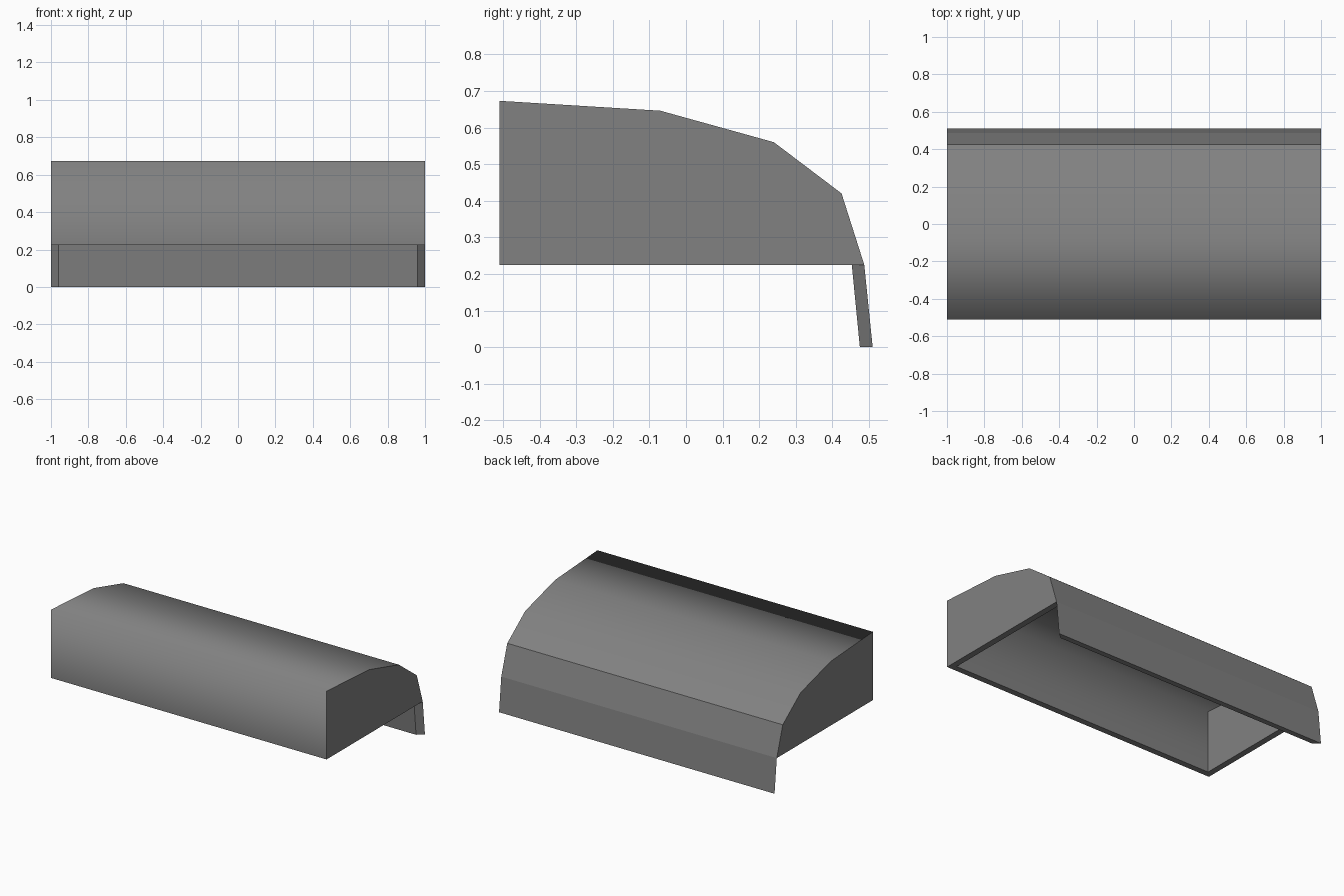
import bpy
import bmesh
import math

cube = bpy.data.objects.get("Cube")
if cube:
    bpy.data.objects.remove(cube, do_unlink=True)

# Single grey paint
grey = bpy.data.materials.new("mid_grey")
grey.use_nodes = True
colour = (0.22, 0.22, 0.22, 1)
grey.diffuse_color = colour
grey.node_tree.nodes["Principled BSDF"].inputs["Base Color"].default_value = colour

# Side profiles (y, z): front lip, over the top, down to the flap tip
OUTER = [(-.51, .225), (-.51, .673), (-.07, .646), (.24, .56),
         (.425, .42), (.487, .225), (.51, 0)]
INNER = [(-.47, .225), (-.47, .632), (-.08, .606), (.22, .524),
         (.392, .398), (.453, .225), (.475, 0)]
LIP, TOP, CREASE, HINGE, TIP = 0, 1, 4, 5, 6

bm = bmesh.new()


def profile(points, x):
    return [bm.verts.new((x, y, z)) for y, z in points]


def strip(a, b):
    """Bridge two matching profiles with quads."""
    for i in range(len(a) - 1):
        bm.faces.new((a[i], a[i + 1], b[i + 1], b[i]))


outer = [profile(OUTER, x) for x in (-1, 1)]
inner = [profile(INNER, x) for x in (-.96, .96)]

# Curved outer skin and inner lining
strip(*outer)
strip(*inner)

# End walls, bottom rims and flap ends on both sides
for o, n in zip(outer, inner):
    bm.faces.new(o[:TIP])
    bm.faces.new(n[:TIP])
    bm.faces.new((o[LIP], o[HINGE], n[HINGE], n[LIP]))
    bm.faces.new((o[HINGE], o[TIP], n[TIP], n[HINGE]))

# Front rim and flap tip
for i in (LIP, TIP):
    bm.faces.new((outer[0][i], outer[1][i], inner[1][i], inner[0][i]))

bmesh.ops.recalc_face_normals(bm, faces=bm.faces[:])

# Smooth curve with crisp corners; the front top edge stays soft
for face in bm.faces:
    face.smooth = True
for edge in bm.edges:
    edge.smooth = edge.calc_face_angle(0) < math.radians(30)
for pair in (outer, inner):
    bm.edges.get((pair[0][TOP], pair[1][TOP])).smooth = True
    bm.edges.get((pair[0][HINGE], pair[1][HINGE])).smooth = False

mesh = bpy.data.meshes.new("hood_cover")
bm.to_mesh(mesh)
bm.free()
mesh.materials.append(grey)
hood = bpy.data.objects.new("hood_cover", mesh)
bpy.context.collection.objects.link(hood)
